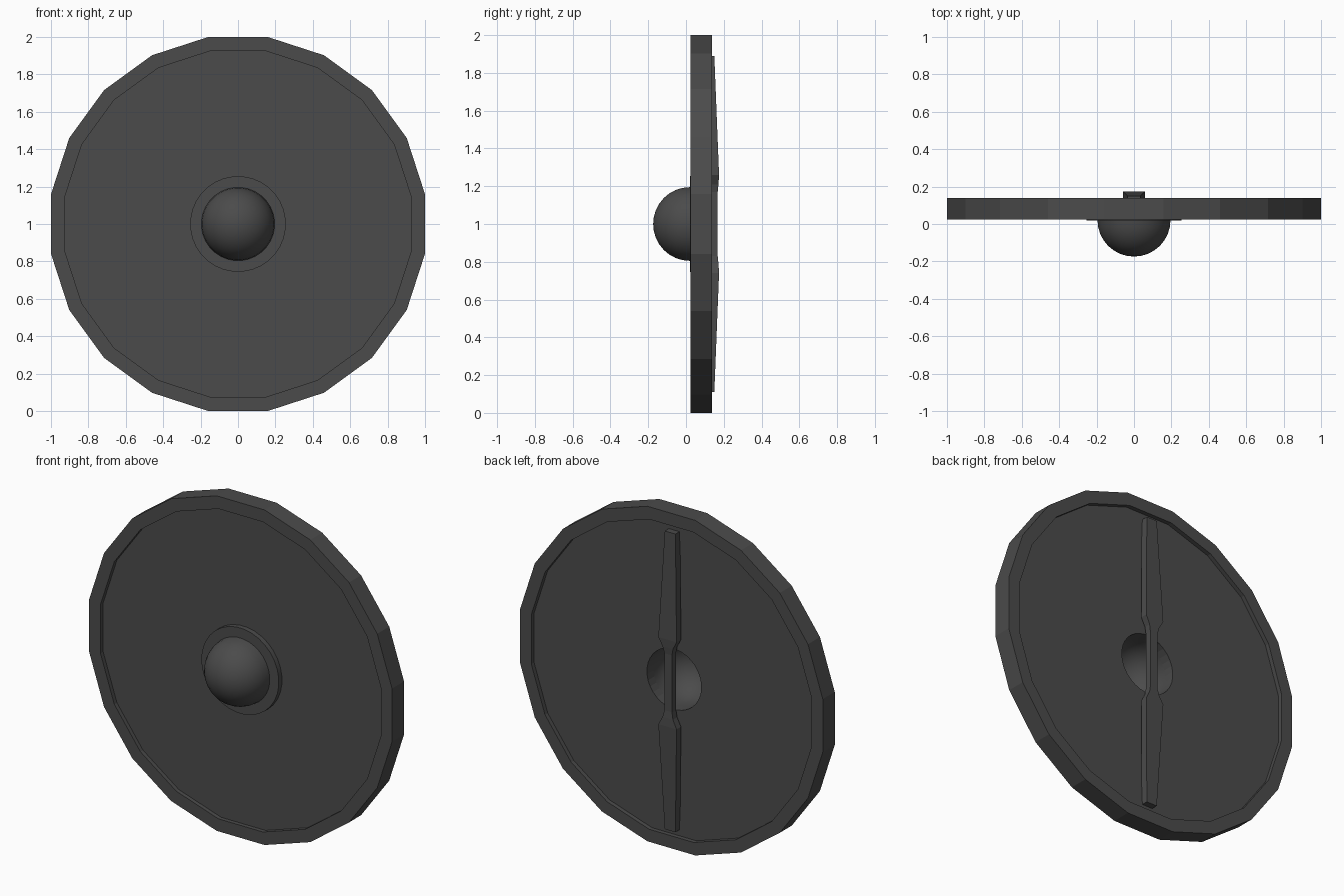
import bpy, bmesh, math

cube = bpy.data.objects.get("Cube")
if cube:
    bpy.data.objects.remove(cube)

GREY = (0.07, 0.07, 0.07, 1)
mat = bpy.data.materials.new("dark grey")
mat.use_nodes = True
mat.diffuse_color = GREY
bsdf = next(n for n in mat.node_tree.nodes if n.type == 'BSDF_PRINCIPLED')
bsdf.inputs["Base Color"].default_value = GREY
bsdf.inputs["Roughness"].default_value = 0.7


def finish(bm, name):
    bmesh.ops.remove_doubles(bm, verts=bm.verts, dist=1e-5)
    bmesh.ops.recalc_face_normals(bm, faces=bm.faces)
    mesh = bpy.data.meshes.new(name)
    bm.to_mesh(mesh)
    bm.free()
    mesh.materials.append(mat)
    obj = bpy.data.objects.new(name, mesh)
    bpy.context.collection.objects.link(obj)
    return obj


def lathe(name, profile, sides):
    """Spin a closed (radius, y) profile around the shield's axis."""
    bm = bmesh.new()
    rings = []
    for i in range(sides):
        a = math.tau * (i + 0.5) / sides
        rings.append([bm.verts.new((r * math.cos(a), y, 1 + r * math.sin(a)))
                      for r, y in profile])
    n = len(profile)
    for i in range(sides):
        p, q = rings[i], rings[(i + 1) % sides]
        for j in range(n):
            k = (j + 1) % n
            if profile[j][0] + profile[k][0] > 0:
                bm.faces.new((p[j], p[k], q[k], q[j]))
    return finish(bm, name)


def select(obj):
    bpy.ops.object.select_all(action='DESELECT')
    obj.select_set(True)
    bpy.context.view_layer.objects.active = obj


# Raised rim with flat sides, and the recessed board inside it
OUT, INNER = 1.0125, 0.937
lathe("rim", [(OUT, 0.025), (OUT, 0.138), (INNER, 0.138), (INNER, 0.025)], 20)
board = lathe("board", [(0, 0.05), (INNER + 0.01, 0.05), (INNER + 0.01, 0.112), (0, 0.112)], 20)

# Round hand opening through the board
HOLE = 0.18
cutter = lathe("opening_cutter", [(0, -0.1), (HOLE, -0.1), (HOLE, 0.3), (0, 0.3)], 32)
cutter.hide_render = True
select(board)
mod = board.modifiers.new("opening", 'BOOLEAN')
mod.operation = 'DIFFERENCE'
mod.solver = 'EXACT'
mod.object = cutter
bpy.ops.object.modifier_apply(modifier=mod.name)
bpy.data.objects.remove(cutter)

# Hollow domed boss with a flat flange
STEPS = 8
quarter = [math.pi / 2 * i / STEPS for i in range(STEPS + 1)]
outer = [(0.196 * math.cos(t), 0.02 - 0.194 * math.sin(t)) for t in quarter[:-1]]
inner = [(HOLE * math.cos(t), 0.02 - 0.178 * math.sin(t)) for t in reversed(quarter[:-1])]
boss = lathe("boss", [(0.256, 0.052), (0.256, 0.02)] + outer
             + [(0, -0.174), (0, -0.158)] + inner + [(HOLE, 0.052)], 32)
select(boss)
bpy.ops.object.shade_smooth_by_angle(angle=math.radians(35))

# Handle: bowed strip, flared either side of a narrow grip
# (height from centre, half width, front y, back y)
half = [(0.17, 0.025, 0.13, 0.168), (0.21, 0.034, 0.132, 0.172),
        (0.26, 0.06, 0.133, 0.175), (0.89, 0.035, 0.105, 0.15)]
stations = [(-h, w, f, b) for h, w, f, b in reversed(half)] + half
bm = bmesh.new()
loops = [[bm.verts.new((x, y, 1 + h)) for x, y in ((-w, f), (w, f), (w, b), (-w, b))]
         for h, w, f, b in stations]
for p, q in zip(loops, loops[1:]):
    for j in range(4):
        k = (j + 1) % 4
        bm.faces.new((p[j], p[k], q[k], q[j]))
bm.faces.new(loops[0])
bm.faces.new(loops[-1])
finish(bm, "handle")
